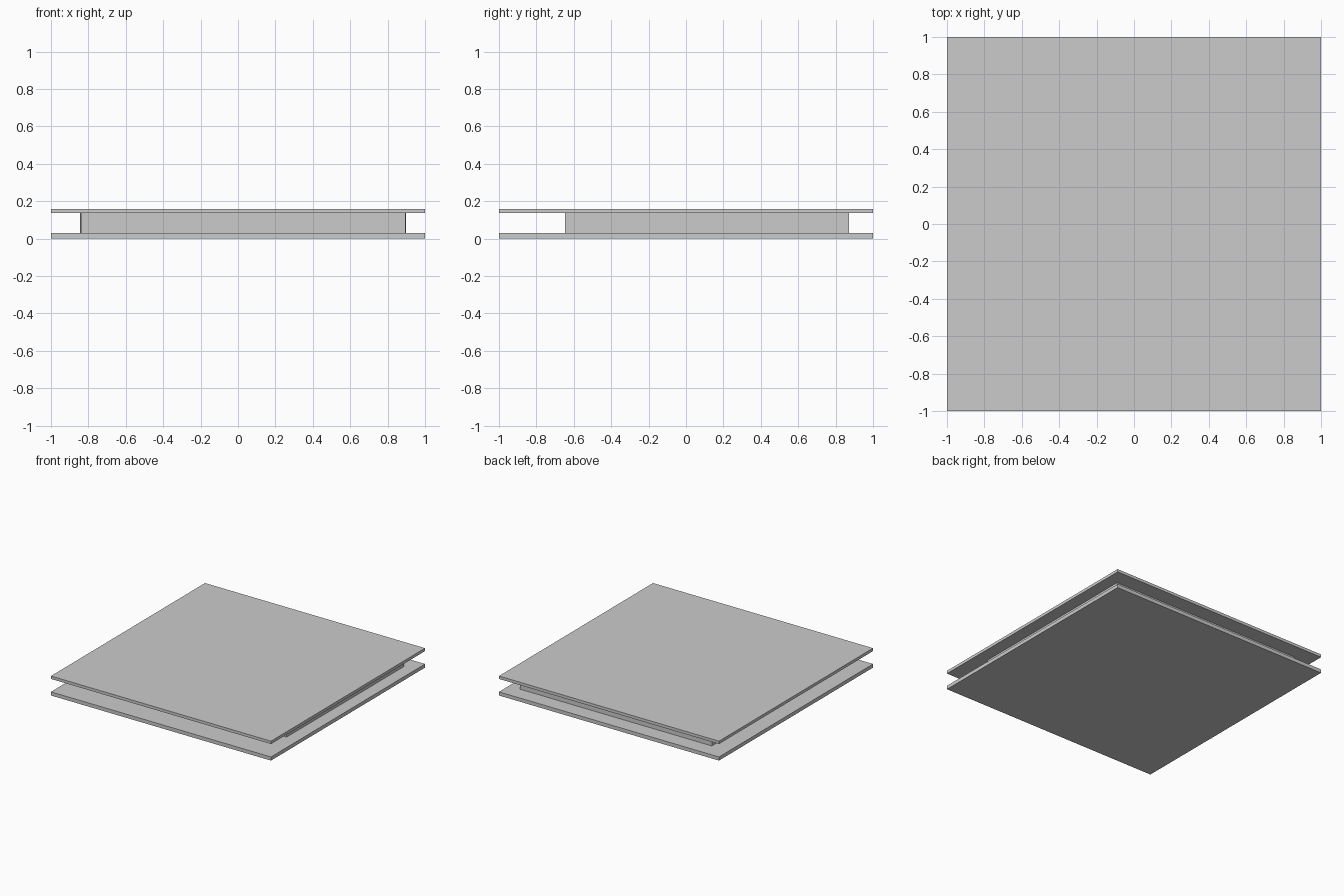
import bpy, bmesh

if "Cube" in bpy.data.objects:
    bpy.data.objects.remove(bpy.data.objects["Cube"])


def prism(name, outline, z0, z1):
    """Extrude a flat outline from z0 up to z1."""
    bm = bmesh.new()
    face = bm.faces.new([bm.verts.new((x, y, z0)) for x, y in outline])
    new = bmesh.ops.extrude_face_region(bm, geom=[face])["geom"]
    tops = [v for v in new if isinstance(v, bmesh.types.BMVert)]
    bmesh.ops.translate(bm, verts=tops, vec=(0, 0, z1 - z0))
    bmesh.ops.recalc_face_normals(bm, faces=bm.faces)
    mesh = bpy.data.meshes.new(name)
    bm.to_mesh(mesh)
    bm.free()
    obj = bpy.data.objects.new(name, mesh)
    bpy.context.collection.objects.link(obj)
    return obj


square = [(-1, -1), (1, -1), (1, 1), (-1, 1)]

# Two matching square plates
prism("bottom_plate", square, 0, 0.03)
prism("top_plate", square, 0.136, 0.16)

# Off-centre core block between them, with a very slightly skewed left side
core = [(-0.839, -0.648), (0.895, -0.648), (0.898, 0.872), (-0.845, 0.872)]
prism("core_block", core, 0.03, 0.136)
